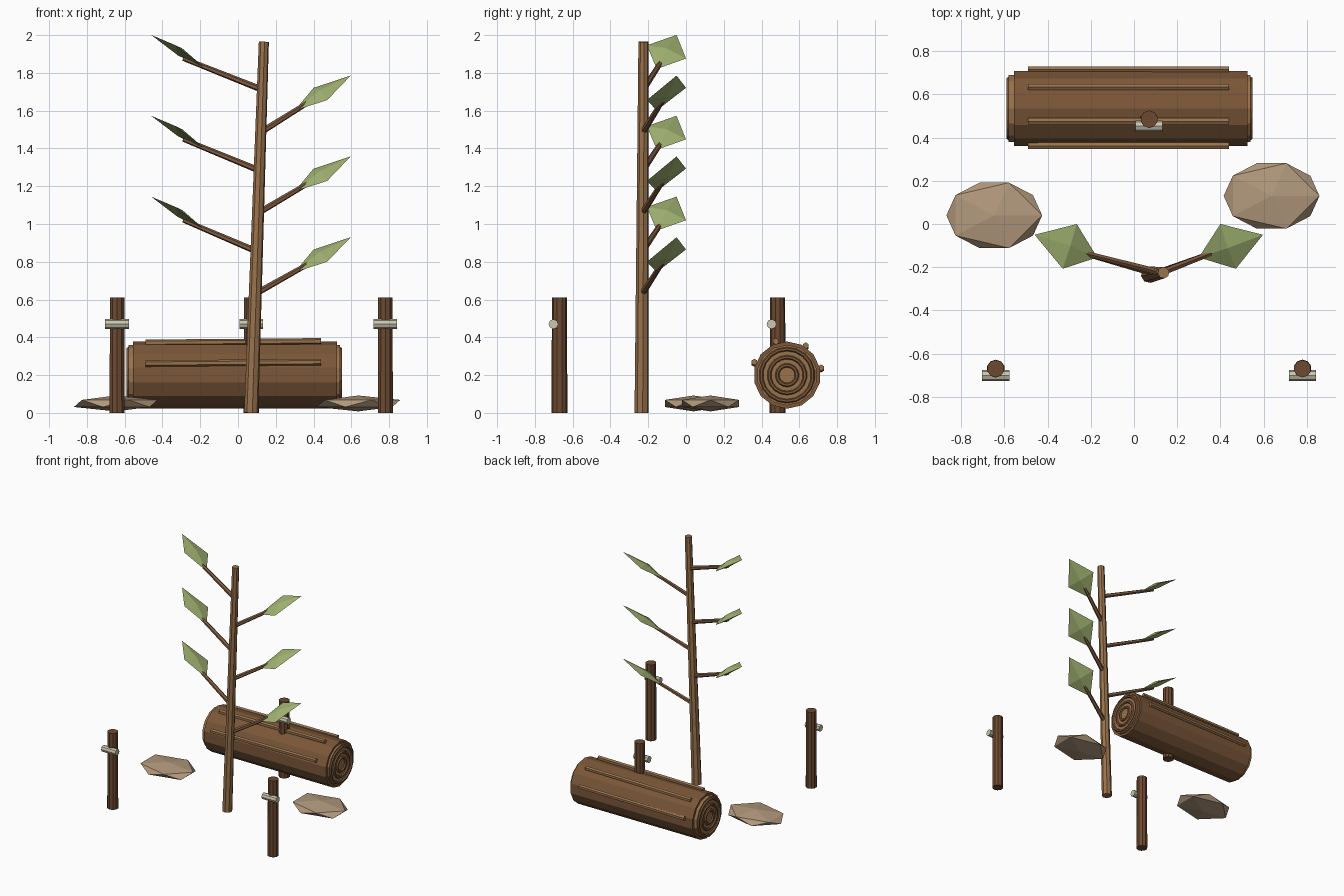
import bpy, bmesh, math
from mathutils import Vector

if "Cube" in bpy.data.objects:
    bpy.data.objects.remove(bpy.data.objects["Cube"])


def material(name, srgb):
    col = [((c + 0.055) / 1.055) ** 2.4 for c in srgb] + [1]
    m = bpy.data.materials.new(name)
    m.use_nodes = True
    m.diffuse_color = col
    m.node_tree.nodes["Principled BSDF"].inputs["Base Color"].default_value = col
    return m


BARK = material("bark brown", (0.48, 0.34, 0.22))
POST = material("post brown", (0.43, 0.29, 0.19))
WOOD = material("light wood", (0.60, 0.45, 0.30))
TWIG = material("twig brown", (0.50, 0.36, 0.25))
LEAF = material("leaf green", (0.64, 0.71, 0.45))
STONE = material("stone tan", (0.70, 0.60, 0.49))
CORD = material("cord cream", (0.80, 0.78, 0.69))


def rod(name, a, b, r1, r2, sides, mat):
    """Tapered cylinder from point a to point b."""
    a, b = Vector(a), Vector(b)
    bpy.ops.mesh.primitive_cone_add(vertices=sides, radius1=r1, radius2=r2,
                                    depth=(b - a).length, location=(a + b) / 2)
    ob = bpy.context.object
    ob.rotation_euler = (b - a).to_track_quat('Z', 'Y').to_euler()
    ob.name = name
    ob.data.materials.append(mat)
    return ob


# Posts with a cross peg on the front
for tag, x, y in (("right", -0.64, -0.67), ("left", 0.78, -0.67), ("back", 0.07, 0.485)):
    rod(tag + "_post", (x, y, 0), (x, y, 0.61), 0.042, 0.04, 10, POST)
    rod(tag + "_peg", (x - 0.063, y - 0.032, 0.47), (x + 0.063, y - 0.032, 0.47),
        0.026, 0.026, 8, CORD)

# Fallen log with pale ends and raised growth rings
LY, LZ = 0.535, 0.2
rod("log", (-0.555, LY, LZ), (0.525, LY, LZ), 0.178, 0.178, 14, BARK)
rod("log_core", (-0.58, LY, LZ), (0.54, LY, LZ), 0.16, 0.16, 14, WOOD)
for tag, x in (("right", -0.58), ("left", 0.54)):
    for i, radius in enumerate((0.138, 0.095, 0.052)):
        bpy.ops.mesh.primitive_torus_add(
            major_radius=radius, minor_radius=0.011, major_segments=18, minor_segments=6,
            location=(x, LY, LZ), rotation=(0, math.pi / 2, 0))
        ring = bpy.context.object
        ring.name = f"{tag}_growth_ring_{i + 1}"
        ring.data.materials.append(BARK)

# Bark ridges along the log
for i, (y, z) in enumerate(((0.362, 0.265), (0.475, 0.375), (0.634, 0.352), (0.715, 0.235))):
    rod(f"bark_ridge_{i + 1}", (-0.49, y, z - 0.004), (0.44, y, z + 0.004),
        0.017, 0.017, 6, WOOD)


# Leaning stalk
def stalk(z):
    return Vector((0.07 + 0.034 * z, -0.235 + 0.005 * z, z))


rod("stalk", stalk(0), stalk(1.965), 0.038, 0.027, 8, WOOD)


def leaf(name, corners, lift):
    """Flat diamond with a raised middle on both faces."""
    pts = [Vector(c) + Vector((0, 0, lift)) for c in corners]
    mid = sum(pts, Vector()) / 4
    n = (pts[2] - pts[0]).cross(pts[3] - pts[1]).normalized() * 0.022
    bm = bmesh.new()
    rim = [bm.verts.new(p) for p in pts]
    for peak in (bm.verts.new(mid + n), bm.verts.new(mid - n)):
        for i in range(4):
            bm.faces.new((rim[i], rim[(i + 1) % 4], peak))
    bmesh.ops.recalc_face_normals(bm, faces=bm.faces)
    me = bpy.data.meshes.new(name)
    bm.to_mesh(me)
    bm.free()
    me.materials.append(LEAF)
    bpy.context.collection.objects.link(bpy.data.objects.new(name, me))


# Three tiers, each with a twig and leaf on both sides
left_leaf = ((0.30, -0.155, 0.745), (0.40, 0, 0.865), (0.597, -0.05, 0.93), (0.472, -0.207, 0.80))
right_leaf = ((-0.17, -0.155, 0.965), (-0.265, 0, 1.02), (-0.46, -0.05, 1.145), (-0.33, -0.207, 1.09))
for tier in range(3):
    lift = 0.428 * tier
    up = Vector((0, 0, lift))
    for tag, start, tip, shape in (("left", 0.63, (0.385, -0.125, 0.795), left_leaf),
                                   ("right", 0.855, (-0.288, -0.12, 1.02), right_leaf)):
        rod(f"{tag}_twig_{tier + 1}", stalk(start + lift), Vector(tip) + up,
            0.017, 0.013, 6, TWIG)
        leaf(f"{tag}_leaf_{tier + 1}", shape, lift)

# Flat stones
for tag, x, y in (("right", -0.647, 0.04), ("left", 0.637, 0.13)):
    bpy.ops.mesh.primitive_ico_sphere_add(subdivisions=1, radius=1, location=(x, y, 0.05))
    stone = bpy.context.object
    stone.name = tag + "_stone"
    stone.scale = (0.248, 0.178, 0.042)
    stone.data.materials.append(STONE)
